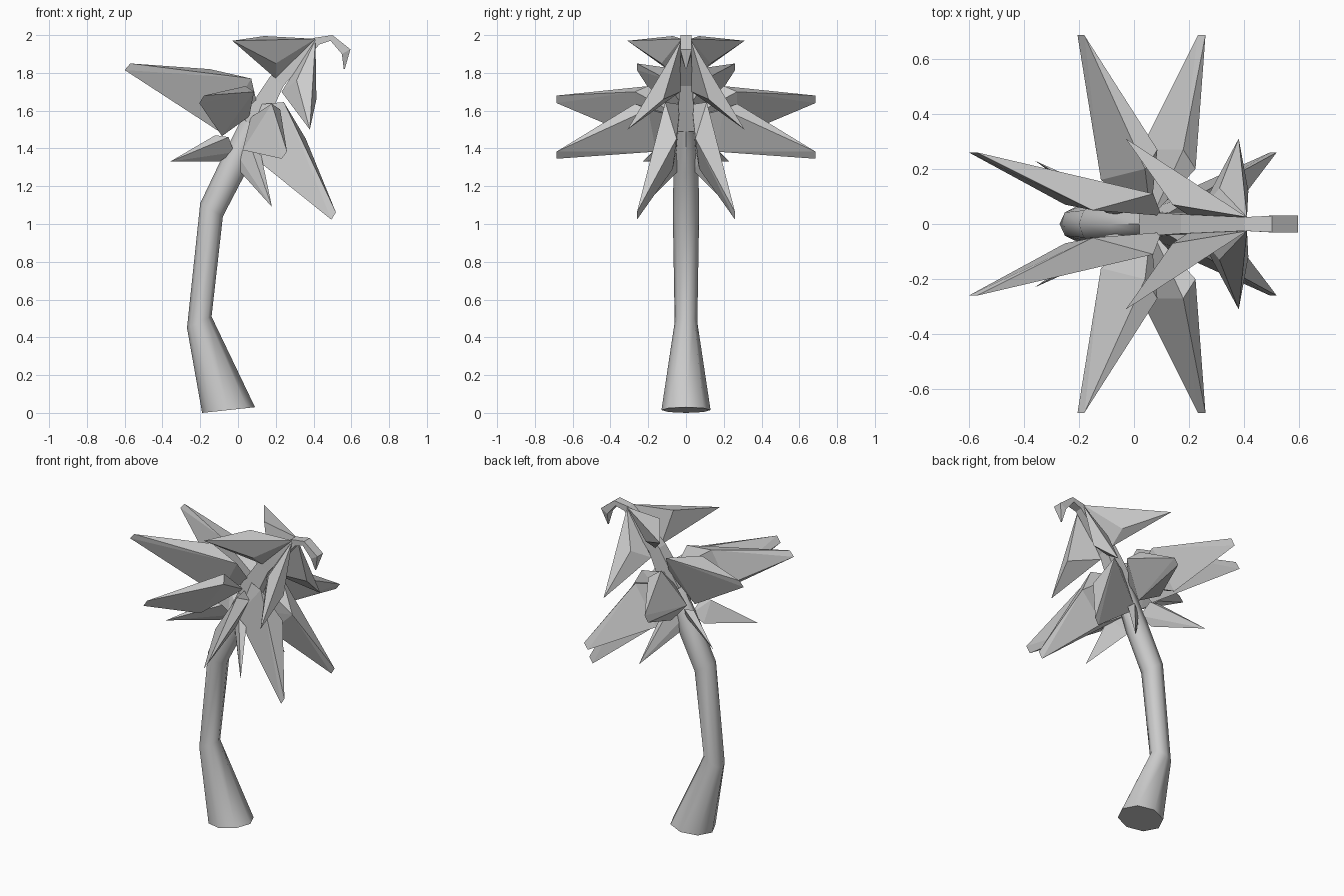
import bpy, bmesh, math
from mathutils import Vector

if "Cube" in bpy.data.objects:
    bpy.data.objects.remove(bpy.data.objects["Cube"])


def finish(bm, name):
    bmesh.ops.recalc_face_normals(bm, faces=bm.faces)
    mesh = bpy.data.meshes.new(name)
    bm.to_mesh(mesh)
    bm.free()
    ob = bpy.data.objects.new(name, mesh)
    bpy.context.collection.objects.link(ob)
    return ob


# Loft through rings: each ring is back (x, z), front (x, z), half depth
def loft(name, rings, sides):
    bm = bmesh.new()
    loops = []
    off, k = (math.pi / 4, math.sqrt(2)) if sides == 4 else (0, 1)
    for xa, za, xb, zb, h in rings:
        mid = Vector(((xa + xb) / 2, 0, (za + zb) / 2))
        half = Vector(((xb - xa) / 2, 0, (zb - za) / 2)) * k
        loop = []
        for i in range(sides):
            a = off + math.tau * i / sides
            loop.append(bm.verts.new(mid + half * math.cos(a) + Vector((0, h * k * math.sin(a), 0))))
        loops.append(loop)
    for lo, hi in zip(loops, loops[1:]):
        for i in range(sides):
            j = (i + 1) % sides
            bm.faces.new((lo[i], lo[j], hi[j], hi[i]))
    bm.faces.new(loops[0])
    bm.faces.new(loops[-1])
    return finish(bm, name)


# Trunk
trunk = loft("trunk", [
    (-.19, 0, .09, .03, .13),
    (-.27, .45, -.14, .51, .06),
    (-.20, 1.11, -.08, 1.04, .07),
    (-.09, 1.34, .04, 1.27, .065),
    (.02, 1.56, .13, 1.49, .05),
], 8)
bpy.context.view_layer.objects.active = trunk
trunk.select_set(True)
bpy.ops.object.shade_smooth_by_angle(angle=math.radians(50))
trunk.select_set(False)

# Flat stem and curled shoot
loft("curled_shoot", [
    (.02, 1.56, .13, 1.49, .045),
    (.17, 1.78, .24, 1.73, .035),
    (.40, 1.985, .43, 1.95, .025),
    (.50, 2.0, .49, 1.97, .03),
    (.595, 1.925, .55, 1.90, .03),
    (.565, 1.82, .56, 1.82, .003),
], 4)


# Faceted leaf, mirrored left and right
def leaf(name, points):
    for side, label in ((1, "left"), (-1, "right")):
        bm = bmesh.new()
        verts = [bm.verts.new((p[0], p[1] * side, p[2])) for p in points]
        bmesh.ops.convex_hull(bm, input=verts)
        loose = [v for v in bm.verts if not v.link_faces]
        bmesh.ops.delete(bm, geom=loose, context='VERTS')
        finish(bm, f"{name}_{label}")


# Upper leaves: tip, tip of the lower partner, then outline points
leaves = {
    "side_leaf": ((-.19, .69, 1.655), (.24, .69, 1.365), [
        (-.205, .685, 1.64), (-.18, .685, 1.68), (.085, .27, 1.70),
        (.04, .20, 1.73), (-.085, .27, 1.465), (-.12, .16, 1.53),
        (-.107, .31, 1.577), (.06, .03, 1.57)]),
    "long_leaf": ((-.59, .26, 1.84), (.515, .26, 1.04), [
        (-.60, .26, 1.815), (-.57, .26, 1.85), (-.15, .05, 1.82),
        (.07, .11, 1.77), (-.10, .05, 1.49), (-.25, .07, 1.61), (.10, .03, 1.64)]),
    "small_leaf": ((-.36, .23, 1.33), (.18, .21, 1.09), [
        (-.36, .23, 1.33), (-.12, .09, 1.47), (-.05, .09, 1.46),
        (-.10, .04, 1.33), (-.02, .03, 1.38)]),
}
for name, (tip, partner, pts) in leaves.items():
    leaf("upper_" + name, pts)
    # Lower partner is a reflection across the leaning stem
    a, b = Vector(tip), Vector(partner)
    b.y = a.y
    n = (b - a).normalized()
    mid = (a + b) / 2
    leaf("lower_" + name, [Vector(p) - 2 * (Vector(p) - mid).dot(n) * n for p in pts])

# Pair of leaves near the shoot
leaf("upper_top_leaf", [(-.03, .31, 1.97), (.14, .07, 1.995), (.41, .025, 1.98),
                        (.20, .03, 1.77), (.20, .13, 1.85)])
leaf("lower_top_leaf", [(.38, .31, 1.50), (.41, .025, 1.975), (.415, .12, 1.66),
                        (.23, .03, 1.70), (.31, .13, 1.76)])
